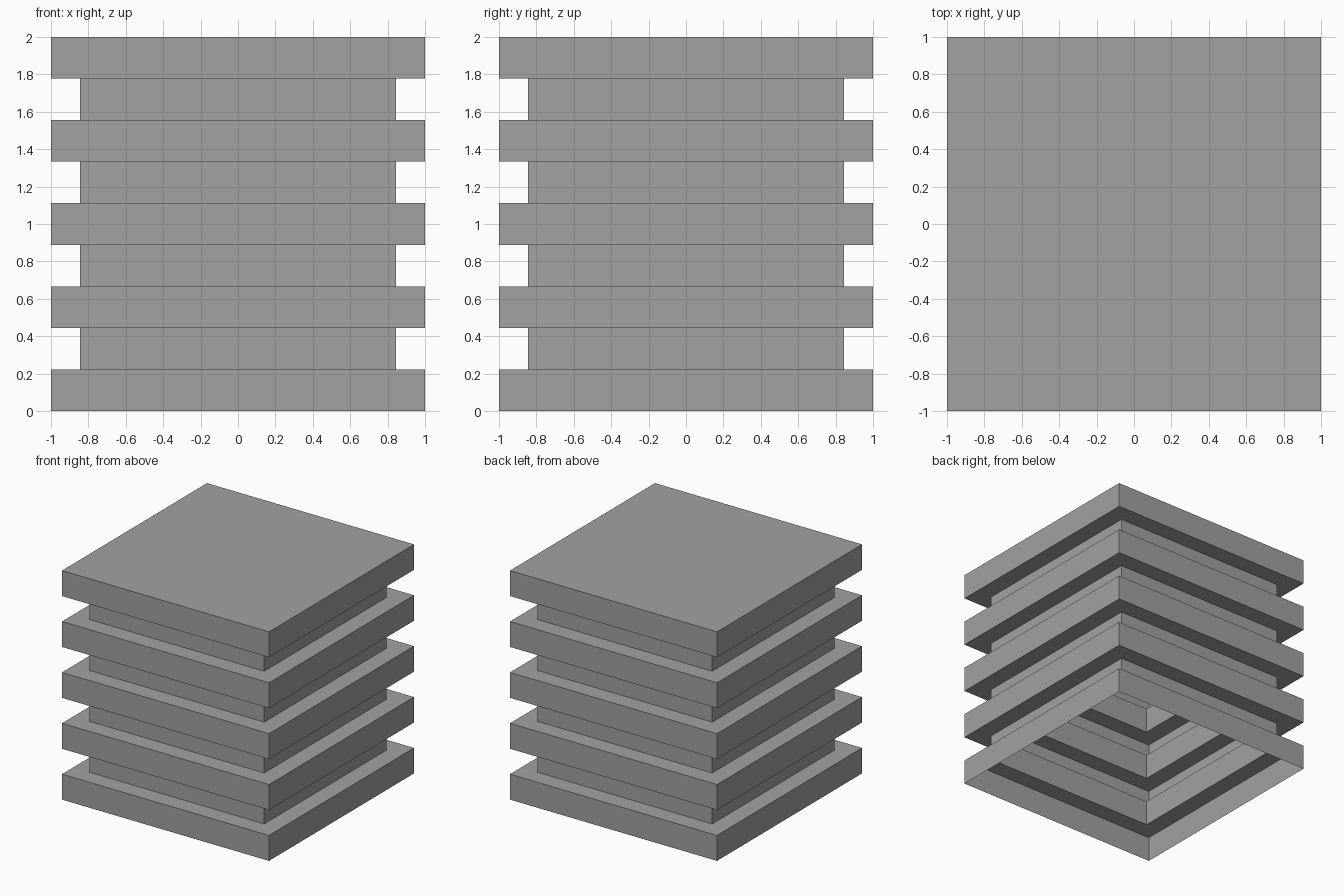
import bpy
import bmesh

cube = bpy.data.objects.get("Cube")
if cube:
    bpy.data.objects.remove(cube, do_unlink=True)

LAYERS = 9               # five wide tiers with four narrow ones between
STEP = 2 / LAYERS
WIDE, NARROW = 1.0, 0.845

# Plain grey material
grey = bpy.data.materials.new("plain grey")
grey.use_nodes = True
colour = (0.36, 0.36, 0.36, 1)
grey.diffuse_color = colour
grey.node_tree.nodes["Principled BSDF"].inputs["Base Color"].default_value = colour

bm = bmesh.new()


def square_ring(half, z):
    corners = ((-1, -1), (1, -1), (1, 1), (-1, 1))
    return [bm.verts.new((x * half, y * half, z)) for x, y in corners]


def bridge(lower, upper):
    for i in range(4):
        j = (i + 1) % 4
        bm.faces.new((lower[i], lower[j], upper[j], upper[i]))


# Pleated shell: one thin folded wall, open underneath
last = None
for layer in range(LAYERS):
    half = NARROW if layer % 2 else WIDE
    low = square_ring(half, layer * STEP)
    high = square_ring(half, (layer + 1) * STEP)
    if last:
        bridge(last, low)      # ledge between tiers
    bridge(low, high)          # upright wall
    last = high

# Closed top
bm.faces.new(last)

mesh = bpy.data.meshes.new("pleated_shell")
bm.to_mesh(mesh)
bm.free()
mesh.materials.append(grey)
shell = bpy.data.objects.new("pleated_shell", mesh)
bpy.context.collection.objects.link(shell)
